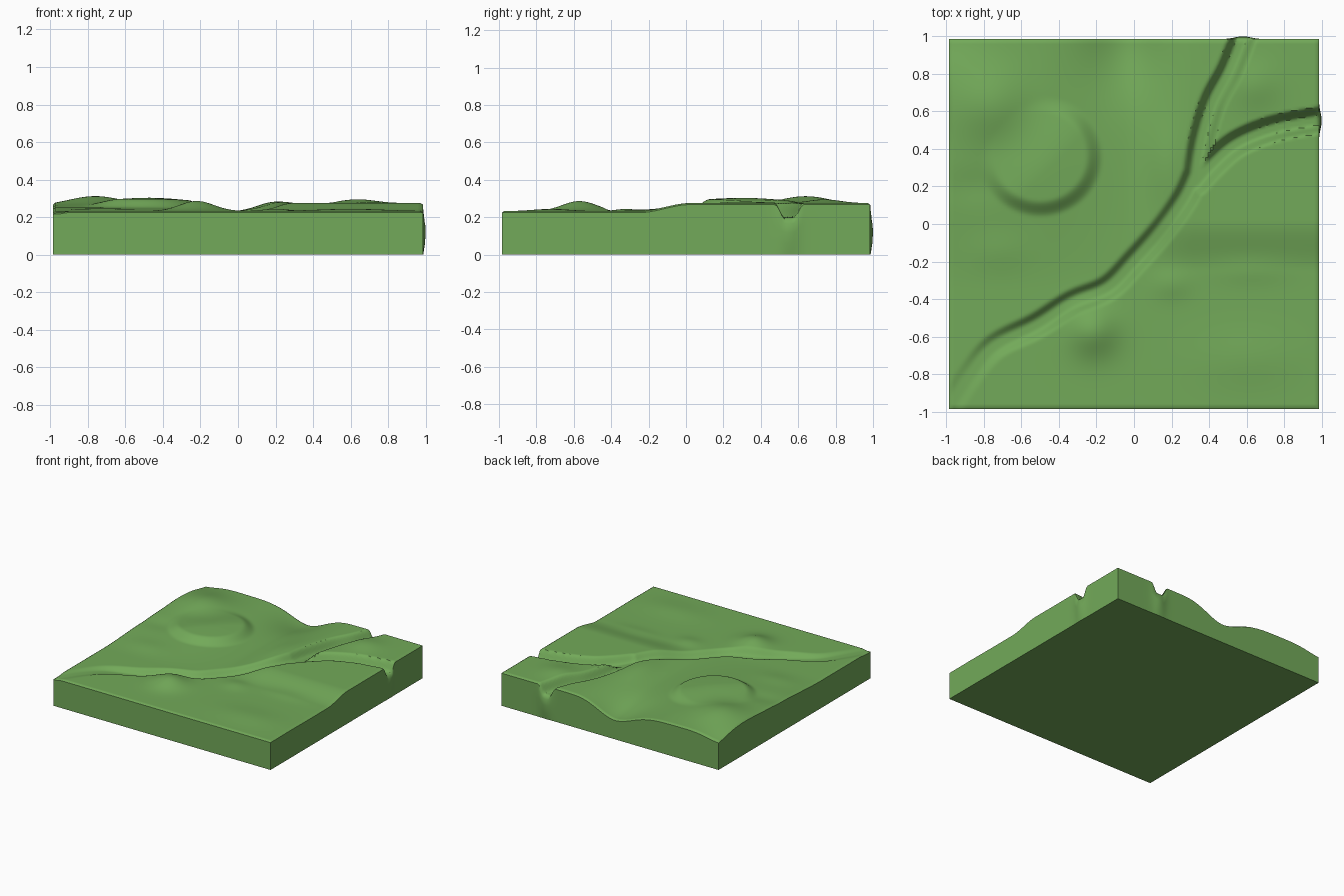
import bpy, bmesh
from math import exp, hypot
from mathutils import Vector
from mathutils.geometry import interpolate_bezier

if "Cube" in bpy.data.objects:
    bpy.data.objects.remove(bpy.data.objects["Cube"])

N = 150          # grid resolution
HALF = 0.985     # half width of the slab


def step(v, a, b):
    t = max(0.0, min(1.0, (v - a) / (b - a)))
    return t * t * (3 - 2 * t)


# soft hills and hollows: x, y, radius x, radius y, height
HILLS = [
    (-0.76, 0.64, 0.20, 0.20, 0.050),
    (-0.22, -0.57, 0.13, 0.13, 0.054),
    (-0.05, 0.98, 0.20, 0.28, -0.070),
    (-1.0, 1.02, 0.16, 0.16, -0.035),
    (0.64, 0.74, 0.13, 0.12, 0.020),
    (0.17, 0.32, 0.10, 0.22, 0.020),
    (0.60, -0.72, 0.26, 0.14, 0.012),
    (0.20, -0.32, 0.10, 0.08, 0.012),
    (0.62, -0.25, 0.20, 0.07, 0.008),
    (-0.72, -0.15, 0.16, 0.10, 0.008),
    (-0.85, 0.20, 0.16, 0.09, -0.008),
]

# river centre lines
MAIN = [(-1.0, -1.0), (-0.87, -0.80), (-0.74, -0.65), (-0.52, -0.54), (-0.33, -0.42),
        (-0.14, -0.34), (0.0, -0.20), (0.15, -0.03), (0.27, 0.14), (0.33, 0.27)]
NORTH = [(0.33, 0.27), (0.36, 0.45), (0.42, 0.65), (0.51, 0.82), (0.58, 1.0)]
EAST = [(0.33, 0.22), (0.42, 0.32), (0.55, 0.43), (0.75, 0.51), (1.0, 0.555)]


def smooth_path(pts):
    p = [Vector((x, y, 0)) for x, y in pts]
    out = []
    for i in range(len(p) - 1):
        a, b = p[max(i - 1, 0)], p[min(i + 2, len(p) - 1)]
        out += interpolate_bezier(p[i], p[i] + (p[i + 1] - a) / 6,
                                  p[i + 1] - (b - p[i]) / 6, p[i + 1], 6)[:-1]
    return out + [p[-1]]


PATHS = [smooth_path(p) for p in (MAIN, NORTH, EAST)]


def river_distance(x, y):
    best = 9.0
    for path in PATHS:
        for a, b in zip(path, path[1:]):
            dx, dy = b.x - a.x, b.y - a.y
            l2 = dx * dx + dy * dy
            if l2 < 1e-12:
                continue
            t = max(0, min(1, ((x - a.x) * dx + (y - a.y) * dy) / l2))
            best = min(best, hypot(x - a.x - t * dx, y - a.y - t * dy))
    return best


def height(x, y):
    # plains in the south, uplands in the north-east and north-west
    h = 0.232
    h += 0.043 * step(y, -0.25, 0.02) * step(x, -0.05, 0.32)
    h += 0.030 * step(-x, 0.0, 0.5) * step(y, -0.35, 0.35)
    for cx, cy, rx, ry, amp in HILLS:
        h += amp * exp(-((x - cx) / rx) ** 2 - ((y - cy) / ry) ** 2)
    # curved bluff with a steep south-east face
    r = hypot((x + 0.50) / 0.30, (y - 0.36) / 0.29)
    h += 0.042 * (1 - step(r, 0.80, 1.12)) * step(x - y, -1.25, -0.75)
    # river channel, deepening upstream
    d = river_distance(x, y)
    depth = 0.008 + 0.034 * step(x + y, -1.8, -0.9) + 0.036 * step(x + y, 0.2, 1.2)
    return h - depth * (1 - step(d, 0.022, 0.075))


# terrain top
bm = bmesh.new()
bmesh.ops.create_grid(bm, x_segments=N, y_segments=N, size=HALF)
for v in bm.verts:
    v.co.z = height(v.co.x, v.co.y)
    if v.is_boundary:
        v.co.z -= 0.008


def bulge(co, amount):
    # slight lip on the walls beneath the two river mouths
    if co.y > HALF - 0.01:
        co.y += amount * exp(-((co.x - 0.58) / 0.06) ** 2)
    if co.x > HALF - 0.01:
        co.x += amount * exp(-((co.y - 0.55) / 0.06) ** 2)


# walls in rings, then the flat underside
ring = [e for e in bm.edges if e.is_boundary]
for i, (keep, amount) in enumerate([(0.85, 0.012), (0.6, 0.003), (0.3, -0.004), (0.0, -0.009)]):
    geo = bmesh.ops.extrude_edge_only(bm, edges=ring)["geom"]
    ring = [g for g in geo if isinstance(g, bmesh.types.BMEdge) and g.is_boundary]
    for v in {v for e in ring for v in e.verts}:
        v.co.z = keep * min(height(max(-HALF, min(HALF, v.co.x)), max(-HALF, min(HALF, v.co.y))), 0.26)
        bulge(v.co, amount)
bmesh.ops.contextual_create(bm, geom=ring)
bmesh.ops.recalc_face_normals(bm, faces=bm.faces)

mesh = bpy.data.meshes.new("terrain_tile")
bm.to_mesh(mesh)
bm.free()
tile = bpy.data.objects.new("terrain_tile", mesh)
bpy.context.collection.objects.link(tile)

# grass colour
grass = bpy.data.materials.new("grass")
grass.diffuse_color = (0.17, 0.40, 0.10, 1)
grass.use_nodes = True
grass.node_tree.nodes["Principled BSDF"].inputs["Base Color"].default_value = grass.diffuse_color
mesh.materials.append(grass)

bpy.context.view_layer.objects.active = tile
tile.select_set(True)
bpy.ops.object.shade_smooth_by_angle(angle=0.7)
